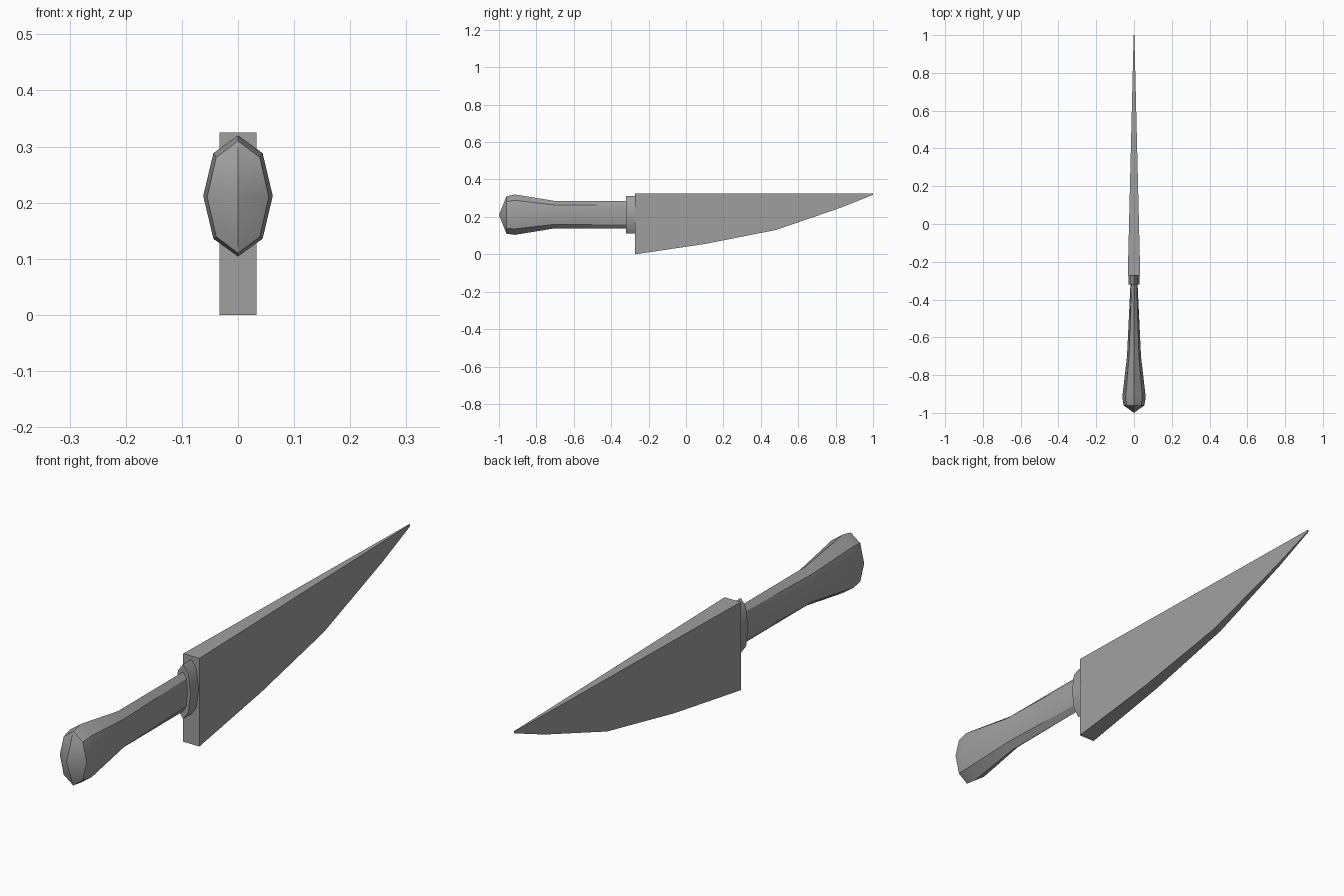
import bpy
import bmesh
from math import cos, sin, pi

cube = bpy.data.objects.get("Cube")
if cube:
    bpy.data.objects.remove(cube, do_unlink=True)

grey = bpy.data.materials.new("plain grey")
grey.use_nodes = True
colour = (0.35, 0.35, 0.35, 1)
grey.diffuse_color = colour
grey.node_tree.nodes["Principled BSDF"].inputs["Base Color"].default_value = colour


def finish(name, bm, smooth=False):
    """Turn a bmesh into a named grey object."""
    bmesh.ops.recalc_face_normals(bm, faces=bm.faces)
    mesh = bpy.data.meshes.new(name)
    bm.to_mesh(mesh)
    bm.free()
    mesh.materials.append(grey)
    obj = bpy.data.objects.new(name, mesh)
    bpy.context.collection.objects.link(obj)
    if smooth:
        bpy.ops.object.select_all(action='DESELECT')
        obj.select_set(True)
        bpy.context.view_layer.objects.active = obj
        bpy.ops.object.shade_smooth_by_angle(angle=pi / 6)


def loft(name, stations, tip=None, sides=8):
    """Join oval rings (y, centre z, half width, half height) along y."""
    bm = bmesh.new()
    rings = []
    for y, z, w, h in stations:
        angles = [2 * pi * i / sides for i in range(sides)]
        rings.append([bm.verts.new((w * cos(a), y, z + h * sin(a))) for a in angles])
    for a, b in zip(rings, rings[1:]):
        for i in range(sides):
            j = (i + 1) % sides
            bm.faces.new((a[i], a[j], b[j], b[i]))
    if tip:
        point = bm.verts.new(tip)
        for i in range(sides):
            bm.faces.new((rings[0][i], point, rings[0][(i + 1) % sides]))
    else:
        bm.faces.new(rings[0])
    bm.faces.new(rings[-1])
    finish(name, bm, smooth=True)


# Handle with flared, pointed butt
loft("handle", [(-0.96, 0.21, 0.055, 0.1), (-0.915, 0.212, 0.062, 0.108),
                (-0.7, 0.212, 0.037, 0.073), (-0.28, 0.212, 0.017, 0.073)],
     tip=(0, -1, 0.21))

# Collar between handle and blade
loft("collar", [(-0.32, 0.212, 0.03, 0.101), (-0.268, 0.212, 0.03, 0.101)])

# Blade: straight spine, curved belly, thickness tapering to the point
bm = bmesh.new()
heel, point, spine = -0.272, 1.0, 0.325
belly = [(heel, 0), (0.1, 0.055), (0.48, 0.13), (0.83, 0.25), (point, 0.318)]
columns = []
for y, z in belly:
    w = 0.002 + 0.031 * (point - y) / (point - heel)
    columns.append([bm.verts.new(p) for p in
                    ((-w, y, z), (w, y, z), (w, y, spine), (-w, y, spine))])
for a, b in zip(columns, columns[1:]):
    for i in range(4):
        j = (i + 1) % 4
        bm.faces.new((a[i], a[j], b[j], b[i]))
bm.faces.new(columns[0])
bm.faces.new(columns[-1])
finish("blade", bm)
